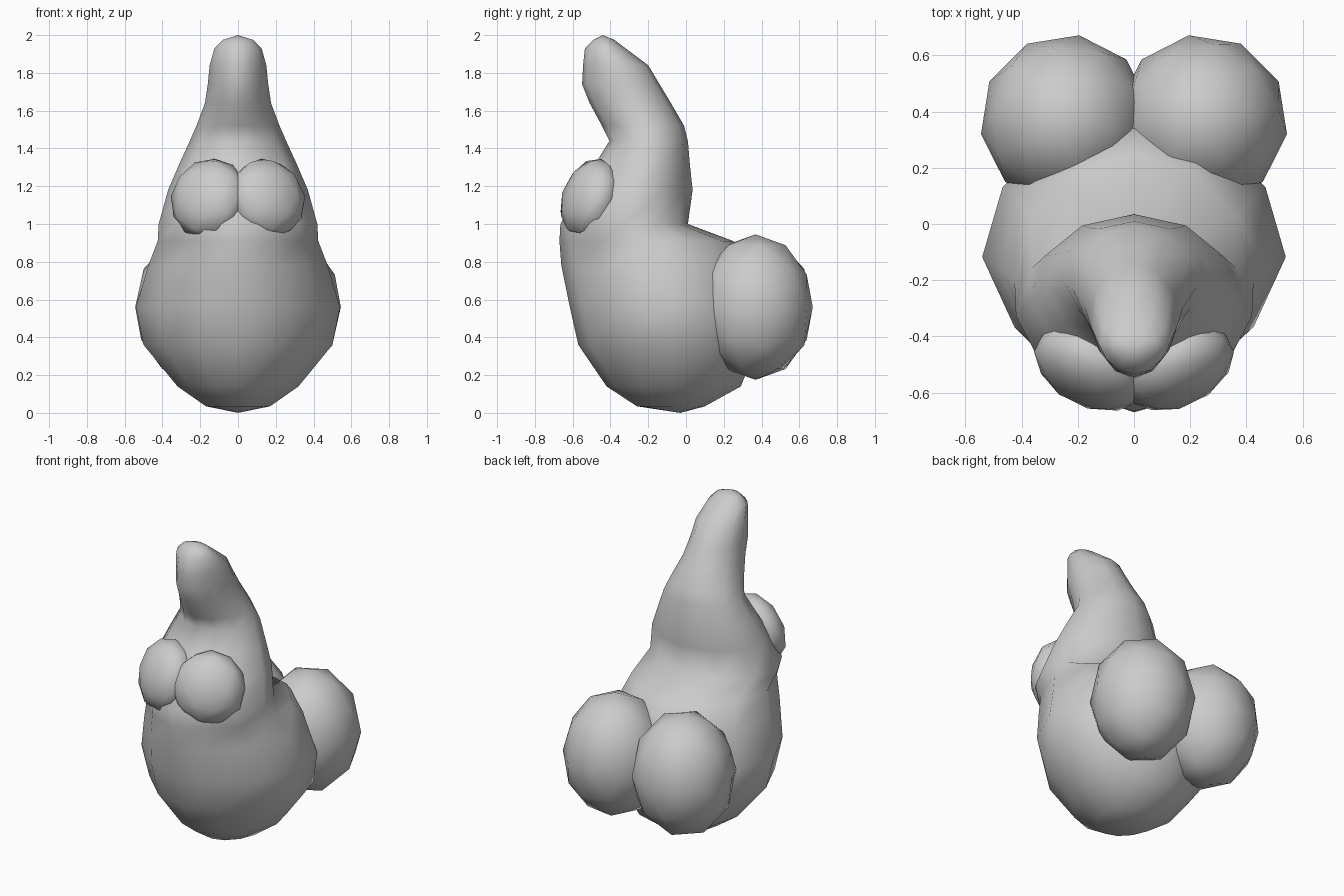
import bpy, bmesh, math
from mathutils import Matrix

if "Cube" in bpy.data.objects:
    bpy.data.objects.remove(bpy.data.objects["Cube"])


def finish(bm, name):
    bmesh.ops.recalc_face_normals(bm, faces=bm.faces)
    for f in bm.faces:
        f.smooth = True
    me = bpy.data.meshes.new(name)
    bm.to_mesh(me)
    bm.free()
    ob = bpy.data.objects.new(name, me)
    bpy.context.collection.objects.link(ob)
    return ob


def lobe(name, loc, radii, tilt=0, yaw=0):
    bm = bmesh.new()
    mat = (Matrix.Translation(loc) @ Matrix.Rotation(math.radians(yaw), 4, 'Z')
           @ Matrix.Rotation(math.radians(tilt), 4, 'X') @ Matrix.Diagonal((*radii, 1)))
    bmesh.ops.create_icosphere(bm, subdivisions=2, radius=1.0, matrix=mat)
    return finish(bm, name)


# Body and leaning neck: rings of (z, front y, back y, half width)
RINGS = [
    (0.035, -0.26, 0.10, 0.17), (0.14, -0.42, 0.29, 0.32),
    (0.36, -0.57, 0.38, 0.50), (0.56, -0.615, 0.38, 0.54),
    (0.78, -0.66, 0.34, 0.475), (0.91, -0.67, 0.25, 0.425),
    (1.00, -0.665, 0.01, 0.42), (1.18, -0.57, 0.035, 0.37),
    (1.32, -0.48, 0.02, 0.31), (1.44, -0.405, 0.01, 0.255),
    (1.52, -0.445, -0.01, 0.22), (1.64, -0.51, -0.08, 0.175),
    (1.74, -0.55, -0.14, 0.16), (1.84, -0.545, -0.20, 0.15),
    (1.93, -0.535, -0.32, 0.125), (1.975, -0.49, -0.38, 0.08),
]
SIDES = 12
bm = bmesh.new()
loops = []
for z, yf, yb, rx in RINGS:
    ring = []
    for i in range(SIDES):
        a = 2 * math.pi * i / SIDES
        taper = 1 - 0.18 * max(0, -math.sin(a))     # narrower towards the front
        ring.append(bm.verts.new((rx * taper * math.cos(a),
                                  (yf + yb) / 2 + (yb - yf) / 2 * math.sin(a), z)))
    loops.append(ring)
for lo, hi in zip(loops, loops[1:]):
    for i in range(SIDES):
        j = (i + 1) % SIDES
        bm.faces.new((lo[i], lo[j], hi[j], hi[i]))
# Rounded ends
for ring, tip in ((loops[0], (0, -0.03, 0.0)), (loops[-1], (0, -0.44, 2.0))):
    v = bm.verts.new(tip)
    for i in range(SIDES):
        bm.faces.new((ring[i], ring[(i + 1) % SIDES], v))
finish(bm, "body")

# Paired lobes at the back and on the chest, overlapping at the middle
for side, s in (("left", -1), ("right", 1)):
    lobe("rear_lobe_" + side, (s * 0.243, 0.368, 0.56), (0.305, 0.307, 0.385), 0, s * 9)
    lobe("chest_lobe_" + side, (s * 0.155, -0.51, 1.135), (0.215, 0.13, 0.22), -18, s * 26)
